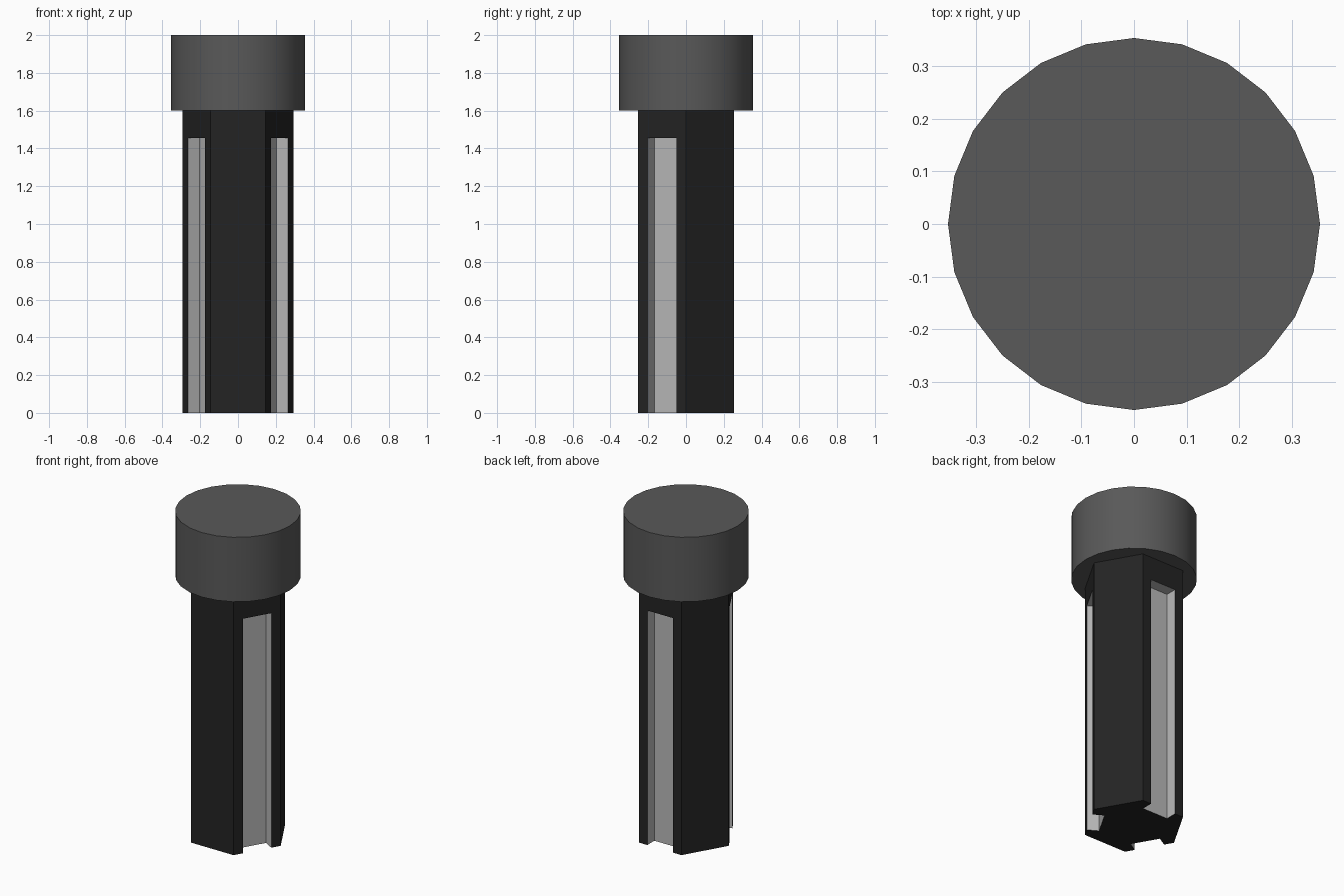
import bpy
from math import radians, cos, sin

if "Cube" in bpy.data.objects:
    bpy.data.objects.remove(bpy.data.objects["Cube"], do_unlink=True)


def make_material(name, value):
    mat = bpy.data.materials.new(name)
    mat.use_nodes = True
    colour = (value, value, value, 1)
    mat.diffuse_color = colour
    mat.node_tree.nodes["Principled BSDF"].inputs["Base Color"].default_value = colour
    return mat


cap_grey = make_material("cap grey", 0.10)
shaft_black = make_material("shaft black", 0.017)
groove_grey = make_material("groove light grey", 0.49)


def prism(name, sides, radius, bottom, top):
    # The first vertex points along +x
    bpy.ops.mesh.primitive_cylinder_add(vertices=sides, radius=radius, depth=top - bottom,
                                        location=(0, 0, (bottom + top) / 2),
                                        rotation=(0, 0, radians(90)))
    obj = bpy.context.object
    obj.name = name
    bpy.ops.object.transform_apply(location=True, rotation=True, scale=True)
    return obj


# Round cap
cap = prism("cap", 24, 0.354, 1.6, 2.0)
cap.data.materials.append(cap_grey)
bpy.ops.object.shade_smooth_by_angle(angle=radians(30))

# Hexagonal shaft with flat sides at the front and back
shaft_radius = 0.293
shaft = prism("shaft", 6, shaft_radius, 0, 1.6)
shaft.data.materials.append(shaft_black)
shaft.data.materials.append(groove_grey)

# Grooves cut into alternate sides, open at the bottom
apothem = shaft_radius * cos(radians(30))
groove_depth, groove_width, groove_top = 0.07, 0.176, 1.455
overshoot = 0.1
for angle in (90, 210, 330):
    a = radians(angle)
    radial = groove_depth + overshoot
    centre = apothem - groove_depth + radial / 2
    bpy.ops.mesh.primitive_cube_add(
        size=1, rotation=(0, 0, a),
        location=(centre * cos(a), centre * sin(a), (groove_top - overshoot) / 2))
    cutter = bpy.context.object
    cutter.name = "groove_cutter"
    cutter.hide_render = True
    cutter.scale = (radial, groove_width, groove_top + overshoot)
    cutter.data.materials.append(shaft_black)
    cutter.data.materials.append(groove_grey)
    for face in cutter.data.polygons:
        face.material_index = 1
    cut = shaft.modifiers.new("groove", "BOOLEAN")
    cut.operation = "DIFFERENCE"
    cut.solver = "EXACT"
    cut.object = cutter
    bpy.context.view_layer.objects.active = shaft
    bpy.ops.object.modifier_apply(modifier=cut.name)
    bpy.data.objects.remove(cutter, do_unlink=True)
